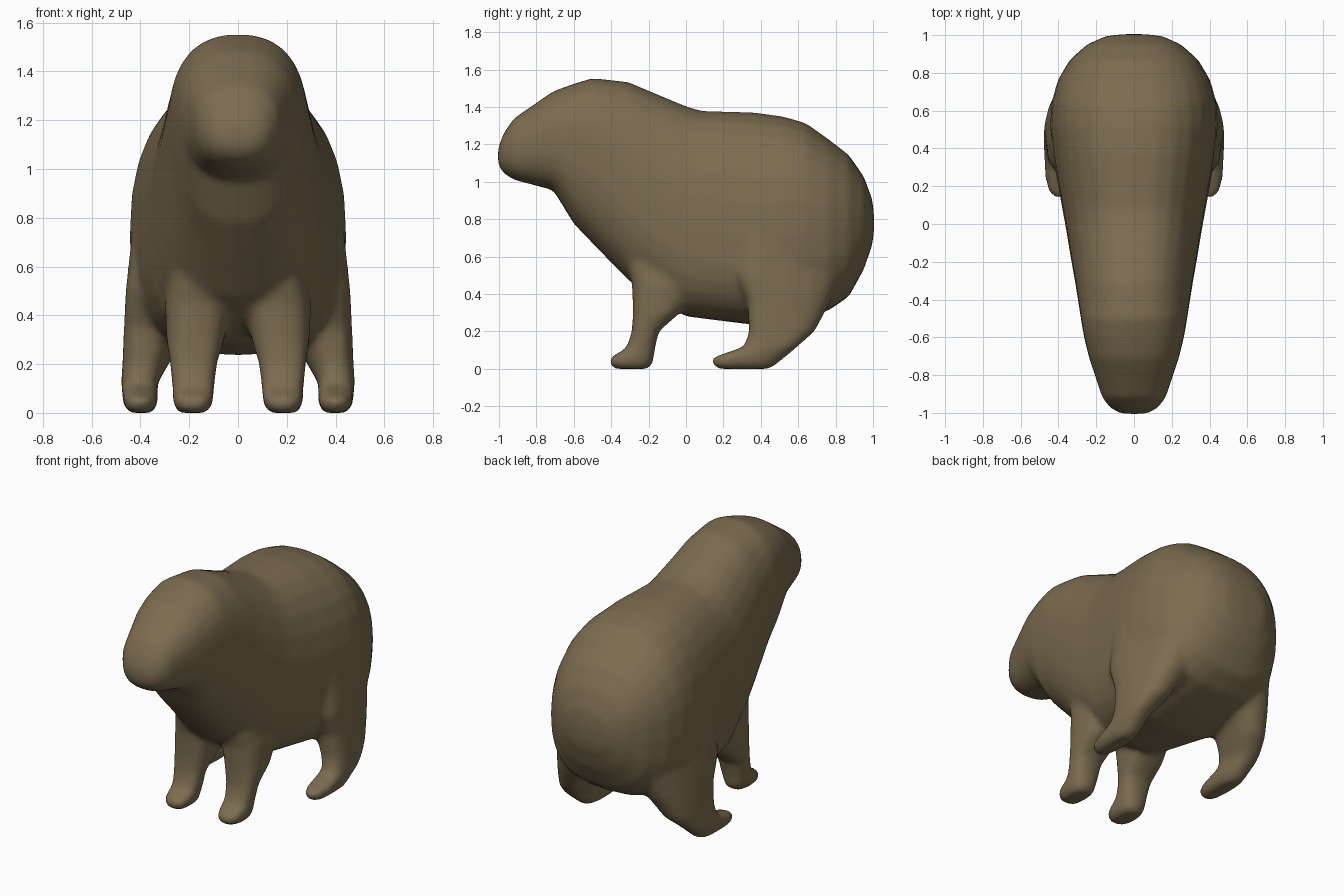
import bpy, bmesh, math

fur = bpy.data.materials.new("brown_fur")
fur.diffuse_color = (0.2, 0.15, 0.08, 1)
bm = bmesh.new()


def skin(rings):
    """Skin closed rings of points into one closed part."""
    loops = [[bm.verts.new(p) for p in ring] for ring in rings]
    n = len(loops[0])
    for a, b in zip(loops, loops[1:]):
        for i in range(n):
            j = (i + 1) % n
            bm.faces.new((a[i], a[j], b[j], b[i]))
    bm.faces.new(loops[0])
    bm.faces.new(loops[-1])


def oval(n, power):
    """Unit rounded-square outline."""
    pts = []
    for i in range(n):
        a = 2 * math.pi * i / n
        c, s = math.cos(a), math.sin(a)
        pts.append((math.copysign(abs(c) ** (2 / power), c),
                    math.copysign(abs(s) ** (2 / power), s)))
    return pts


# Head and trunk: y, bottom z, top z, half width, widest-point height, squareness
trunk = [
    (-1.005, 1.09, 1.18, 0.07, .5, 2.4), (-0.975, 1.045, 1.26, 0.125, .5, 2.4),
    (-0.92, 1.01, 1.34, 0.168, .5, 2.4), (-0.71, 0.955, 1.485, 0.238, .5, 2.4),
    (-0.60, 0.775, 1.525, 0.265, .6, 2.4), (-0.50, 0.67, 1.555, 0.282, .6, 2.4),
    (-0.31, 0.475, 1.535, 0.312, .5, 2.5), (-0.18, 0.38, 1.48, 0.335, .45, 2.6),
    (0.0, 0.28, 1.405, 0.365, .42, 2.8), (0.08, 0.27, 1.38, 0.38, .42, 2.8),
    (0.36, 0.235, 1.372, 0.43, .40, 2.8), (0.52, 0.255, 1.35, 0.445, .42, 2.8),
    (0.64, 0.28, 1.315, 0.437, .44, 2.8), (0.76, 0.31, 1.23, 0.405, .46, 2.7),
    (0.87, 0.385, 1.145, 0.34, .48, 2.6), (0.95, 0.53, 1.03, 0.25, .5, 2.4),
    (0.995, 0.66, 0.91, 0.15, .5, 2.4), (1.005, 0.73, 0.83, 0.06, .5, 2.4)]
rings = []
for y, z0, z1, w, k, power in trunk:
    zm = z0 + (z1 - z0) * k
    ring = []
    for (c, s), (cl, sl) in zip(oval(28, 2.4), oval(28, power)):
        if s > 0:
            ring.append((w * c, y, zm + s * (z1 - zm)))
        else:
            ring.append((w * cl, y, zm + sl * (zm - z0)))
    rings.append(ring)
skin(rings)


def legs(levels):
    """Pair of legs from levels of z, y range, x range, inward turn at the rear."""
    for side in (-1, 1):
        skin([[(side * ((x0 + x1) / 2 + c * (x1 - x0) / 2 - turn * (s + 1) / 2),
                (y0 + y1) / 2 + s * (y1 - y0) / 2, z)
               for c, s in oval(16, 2.6)] for z, y0, y1, x0, x1, turn in levels])


# Front legs
legs([
    (0.74, -0.36, 0.16, 0.03, 0.25, 0), (0.45, -0.29, 0.06, 0.03, 0.30, 0),
    (0.30, -0.285, -0.03, 0.055, 0.295, 0), (0.20, -0.29, -0.145, 0.085, 0.28, 0),
    (0.11, -0.32, -0.165, 0.095, 0.27, 0), (0.06, -0.41, -0.17, 0.10, 0.27, 0),
    (0.02, -0.41, -0.18, 0.11, 0.26, 0), (0.0, -0.38, -0.20, 0.13, 0.24, 0)])

# Hind legs with the haunches
legs([
    (1.04, 0.36, 0.72, 0.20, 0.40, .05), (0.80, 0.28, 0.80, 0.20, 0.458, .08),
    (0.50, 0.26, 0.83, 0.22, 0.496, .10), (0.35, 0.325, 0.77, 0.25, 0.494, .07),
    (0.20, 0.335, 0.69, 0.30, 0.487, .03), (0.12, 0.31, 0.60, 0.33, 0.48, 0),
    (0.06, 0.135, 0.53, 0.325, 0.475, 0), (0.02, 0.14, 0.48, 0.335, 0.465, 0),
    (0.0, 0.17, 0.45, 0.355, 0.445, 0)])

# Melt trunk and legs into one continuous soft body
bmesh.ops.recalc_face_normals(bm, faces=bm.faces)
me = bpy.data.meshes.new("body_with_legs")
bm.to_mesh(me)
bm.free()
me.materials.append(fur)
body = bpy.data.objects.new("body_with_legs", me)
bpy.context.collection.objects.link(body)
blend = body.modifiers.new("blend", 'REMESH')
blend.mode = 'VOXEL'
blend.voxel_size = 0.018
blend.use_smooth_shade = True
soft = body.modifiers.new("soften", 'SMOOTH')
soft.factor = 0.5
soft.iterations = 10
